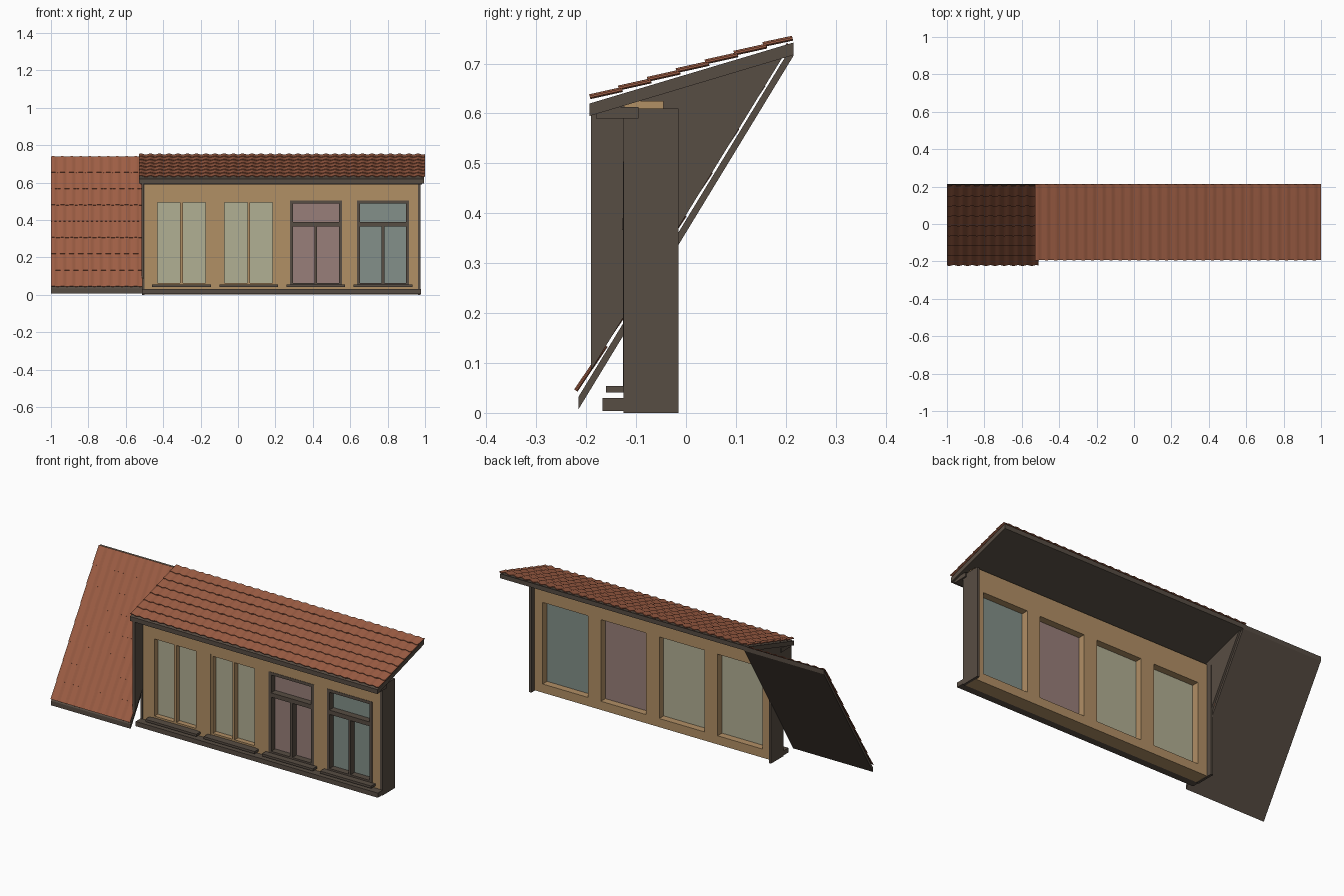
import bpy
import bmesh
import math
from mathutils import Vector

if "Cube" in bpy.data.objects:
    bpy.data.objects.remove(bpy.data.objects["Cube"], do_unlink=True)


def material(name, rgb):
    """Flat material from display colour, stored as linear values."""
    col = [(c / 255) ** 2.2 for c in rgb] + [1]
    m = bpy.data.materials.new(name)
    m.use_nodes = True
    m.diffuse_color = col
    bsdf = m.node_tree.nodes["Principled BSDF"]
    bsdf.inputs["Base Color"].default_value = col
    bsdf.inputs["Roughness"].default_value = 0.9
    return m


TRIM = material("dark timber", (88, 78, 69))
WALL = material("tan plaster", (176, 142, 101))
TILE = material("clay tile", (156, 94, 70))
OLIVE = material("pale olive glass", (176, 174, 146))
MAUVE = material("mauve glass", (151, 126, 121))
TEAL = material("teal glass", (130, 143, 136))


def finish(name, bm, mat):
    bmesh.ops.recalc_face_normals(bm, faces=bm.faces)
    mesh = bpy.data.meshes.new(name)
    bm.to_mesh(mesh)
    bm.free()
    mesh.materials.append(mat)
    ob = bpy.data.objects.new(name, mesh)
    bpy.context.collection.objects.link(ob)
    return ob


def add_prism(bm, pts, x0, x1):
    """Extrude a (y, z) outline from x0 to x1."""
    a = [bm.verts.new((x0, y, z)) for y, z in pts]
    b = [bm.verts.new((x1, y, z)) for y, z in pts]
    bm.faces.new(a)
    bm.faces.new(b[::-1])
    for i in range(len(pts)):
        j = (i + 1) % len(pts)
        bm.faces.new((a[i], b[i], b[j], a[j]))


def prism(name, pts, x0, x1, mat):
    bm = bmesh.new()
    add_prism(bm, pts, x0, x1)
    return finish(name, bm, mat)


def boxes(name, items, mat):
    """One object from boxes given as (x0, x1, y0, y1, z0, z1)."""
    bm = bmesh.new()
    for x0, x1, y0, y1, z0, z1 in items:
        add_prism(bm, [(y0, z0), (y1, z0), (y1, z1), (y0, z1)], x0, x1)
    return finish(name, bm, mat)


def tile_rows(name, x0, x1, low, high, rows, waves, amp, thick, step):
    """Overlapping rows of corrugated tiles between two (y, z) points."""
    low, high = Vector((0, *low)), Vector((0, *high))
    run = high - low
    d = run.normalized()
    n = Vector((0, -d.z, d.y))
    pitch = run.length / rows
    count = waves * 8
    bm = bmesh.new()
    for r in range(rows):
        start = low + d * pitch * r
        end = start + d * (pitch + (0.006 if r < rows - 1 else 0))
        prev = None
        for i in range(count + 1):
            x = Vector((x0 + (x1 - x0) * i / count, 0, 0))
            wave = amp * (0.5 + 0.5 * math.sin(math.tau * i / 8))
            ring = [bm.verts.new(x + p + n * h) for p, h in (
                (start, step + wave), (start, step + wave + thick),
                (end, wave + thick), (end, wave))]
            if prev:
                for k in range(4):
                    j = (k + 1) % 4
                    bm.faces.new((prev[k], prev[j], ring[j], ring[k]))
            if i in (0, count):
                bm.faces.new(ring)
            prev = ring
    return finish(name, bm, TILE)


# Main pitched roof beside the dormer
prism("main_roof_slab", [(-0.215, 0.008), (0.215, 0.715), (0.215, 0.74), (-0.215, 0.033)],
      -1, -0.51, TRIM)
tile_rows("main_roof_tiles", -1, -0.51, (-0.213, 0.04), (0.209, 0.737),
          8, 10, 0.005, 0.003, 0.005)

# Low-pitched dormer roof
prism("dormer_roof_slab", [(-0.193, 0.595), (0.215, 0.717), (0.215, 0.742), (-0.193, 0.62)],
      -0.53, 0.995, TRIM)
tile_rows("dormer_roof_tiles", -0.53, 1, (-0.19, 0.624), (0.215, 0.746),
          7, 31, 0.006, 0.004, 0.005)
boxes("eaves_beam", [(-0.52, 0.985, -0.18, -0.095, 0.59, 0.613)], TRIM)

# Side panels and the cheek that closes against the main roof
for side, x in (("right", -0.513), ("left", 0.963)):
    boxes(side + "_end_panel", [(x, x + 0.014, -0.125, -0.015, 0, 0.61)], TRIM)
prism("dormer_cheek", [(-0.19, 0.086), (-0.19, 0.598), (0.193, 0.712)], -0.515, -0.502, TRIM)

# Wall with four openings
FRONT, BACK = -0.124, -0.045
X0, X1 = -0.5, 0.964
BOTTOM, TOP = 0.05, 0.504
HALF = 0.139
centres = [-0.302 + 0.359 * i for i in range(4)]
parts = [(X0, X1, FRONT, BACK, 0.002, BOTTOM), (X0, X1, FRONT, BACK, TOP, 0.625)]
edges = [X0] + [c + s * HALF for c in centres for s in (-1, 1)] + [X1]
for a, b in zip(edges[::2], edges[1::2]):
    parts.append((a, b, FRONT, BACK, BOTTOM, TOP))
boxes("dormer_wall", parts, WALL)

# Windows: plain pairs on one side, pairs with a transom on the other
styles = [(WALL, OLIVE, False), (WALL, OLIVE, False), (TRIM, MAUVE, True), (TRIM, TEAL, True)]
for i, (c, (frame, glass, transom)) in enumerate(zip(centres, styles), 1):
    l, r = c - HALF, c + HALF
    w = 0.016 if transom else 0.011
    y0, y1 = (-0.126, -0.09) if transom else (-0.12, -0.09)
    mull_top = 0.375 if transom else TOP - w
    bars = [(l, l + w, y0, y1, BOTTOM, TOP), (r - w, r, y0, y1, BOTTOM, TOP),
            (l + w, r - w, y0, y1, BOTTOM, BOTTOM + 0.014),
            (l + w, r - w, y0, y1, TOP - w, TOP),
            (c - 0.007, c + 0.007, y0, y1, BOTTOM + 0.014, mull_top)]
    if transom:
        bars.append((l + w, r - w, y0 - 0.002, y1, 0.366, 0.39))
    boxes(f"window_frame_{i}", bars, frame)
    boxes(f"window_glass_{i}", [(l, r, -0.091, -0.084, BOTTOM, TOP)], glass)
    boxes(f"window_sill_{i}", [(c - 0.157, c + 0.157, -0.16, -0.12, 0.041, 0.054)], TRIM)

# Base ledge along the front
boxes("base_ledge", [(-0.513, 0.978, -0.167, -0.12, 0.004, 0.03)], TRIM)
